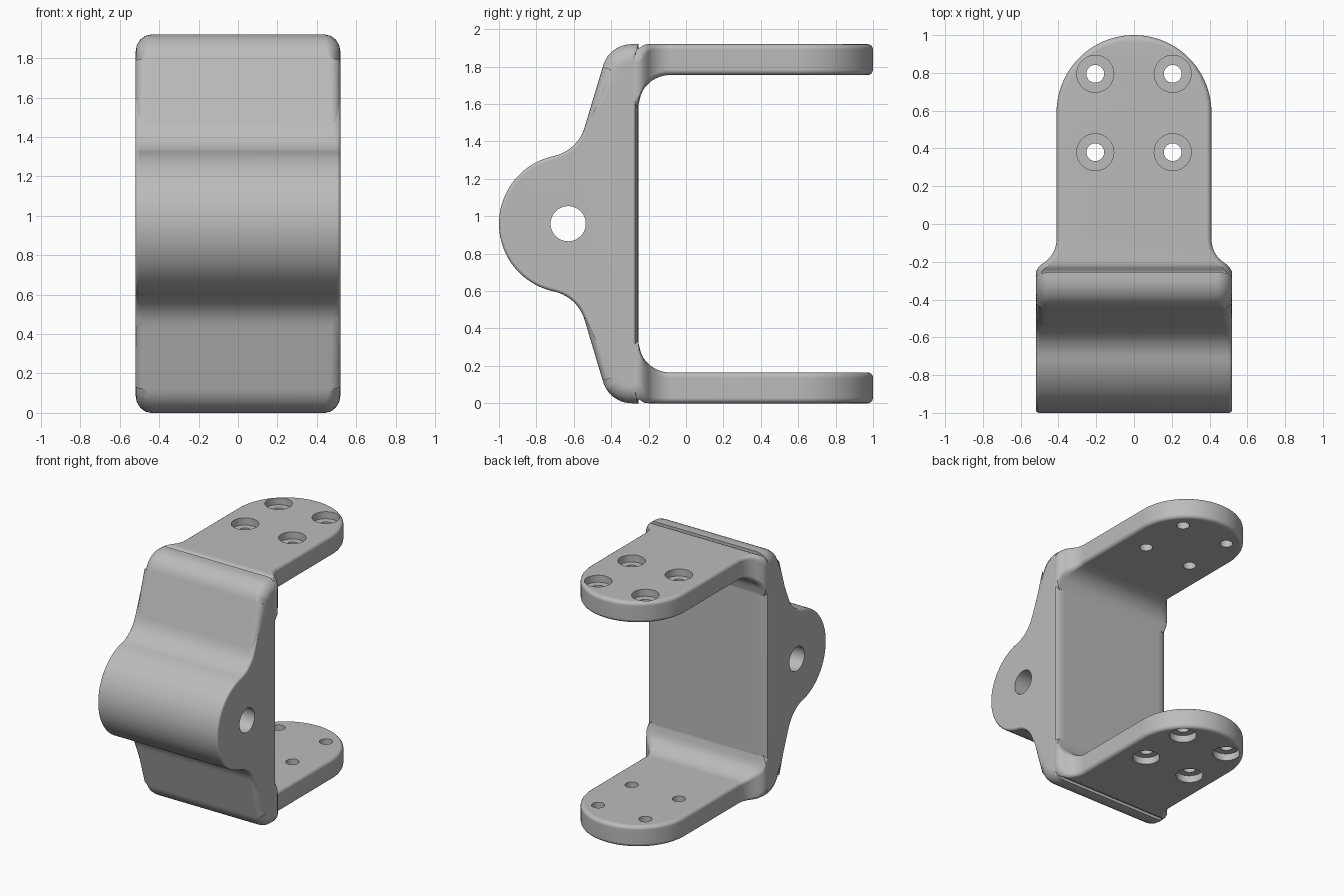
import bpy, bmesh
from math import sin, cos, radians, sqrt, pi
from mathutils import Vector, Matrix

cube = bpy.data.objects.get("Cube")
if cube:
    bpy.data.objects.remove(cube, do_unlink=True)

H, MID = 1.92, 0.96          # overall height and its middle
HALF_W, ARM_W = 0.52, 0.41   # half widths of wall and arms
BOSS_Y, BOSS_R = -0.63, 0.37

grey = bpy.data.materials.new("plain_grey")
grey.use_nodes = True
grey.diffuse_color = (0.5, 0.5, 0.5, 1)
grey.node_tree.nodes["Principled BSDF"].inputs["Base Color"].default_value = (0.5, 0.5, 0.5, 1)


def make(name, bm):
    bmesh.ops.recalc_face_normals(bm, faces=bm.faces)
    mesh = bpy.data.meshes.new(name)
    bm.to_mesh(mesh)
    bm.free()
    mesh.materials.append(grey)
    ob = bpy.data.objects.new(name, mesh)
    bpy.context.collection.objects.link(ob)
    return ob


def arc(cx, cy, r, start, end, n):
    angles = [radians(start + (end - start) * i / n) for i in range(n + 1)]
    return [(cx + r * cos(a), cy + r * sin(a)) for a in angles]


def cylinders(name, centres, r, depth, axis="Z"):
    bm = bmesh.new()
    turn = Matrix.Rotation(pi / 2, 4, "Y") if axis == "X" else Matrix()
    for c in centres:
        bmesh.ops.create_cone(bm, cap_ends=True, segments=48, radius1=r, radius2=r,
                              depth=depth, matrix=Matrix.Translation(c) @ turn)
    ob = make(name, bm)
    ob.hide_render = True
    return ob


def finish(ob, cutters):
    """Cut the holes, apply the modifiers and shade."""
    for cutter in cutters:
        mod = ob.modifiers.new("hole", "BOOLEAN")
        mod.operation, mod.solver, mod.object = "DIFFERENCE", "EXACT", cutter
    bpy.ops.object.select_all(action="DESELECT")
    bpy.context.view_layer.objects.active = ob
    ob.select_set(True)
    for mod in list(ob.modifiers):
        bpy.ops.object.modifier_apply(modifier=mod.name)
    for cutter in cutters:
        bpy.data.objects.remove(cutter, do_unlink=True)
    bpy.ops.object.shade_smooth_by_angle(angle=radians(32))
    mod = ob.modifiers.new("even_shading", "WEIGHTED_NORMAL")
    mod.keep_sharp = True


# Wall with pivot boss: side profile (y, z), upper half then mirrored
upper = arc(BOSS_Y, MID, BOSS_R, 180, 102, 20)
upper += arc(-0.753, 1.537, 0.22, -78, -14, 10)[1:]
upper += arc(-0.29, 1.76, 0.16, 166, 90, 10)
upper.append((-0.255, H))
profile = upper + [(y, H - z) for y, z in reversed(upper[1:])]

bm = bmesh.new()
face = bm.faces.new([bm.verts.new((-HALF_W, y, z)) for y, z in profile])
new = bmesh.ops.extrude_face_region(bm, geom=[face])["geom"]
bmesh.ops.translate(bm, vec=(2 * HALF_W, 0, 0),
                    verts=[v for v in new if isinstance(v, bmesh.types.BMVert)])

# Edge rounding: small on the boss, medium on the plate, large at top and bottom
ROUND = 0.09
weight = bm.edges.layers.float.new("bevel_weight_edge")
for e in bm.edges:
    a, b = (v.co for v in e.verts)
    if abs(a.x - b.x) > 0.1:
        continue
    m = (a + b) / 2
    h = abs(m.z - MID)
    if m.y > -0.26:
        size = 0.03
    elif h > 0.86:
        size = ROUND
    elif h > 0.5:
        size = 0.045
    else:
        size = 0.018
    e[weight] = size / ROUND
wall = make("wall_with_pivot_boss", bm)
bevel = wall.modifiers.new("rounding", "BEVEL")
bevel.limit_method, bevel.width, bevel.segments = "WEIGHT", ROUND, 4
bevel.use_clamp_overlap = False
finish(wall, [cylinders("pivot_cutter", [(0, BOSS_Y, MID)], 0.094, 2, "X")])


# Arms: plan outline with rounded rims, flared and filleted into the wall
def quarter_round(d, r):
    """Height of a quarter circle of radius r at distance d from its axis."""
    d = max(0.0, min(d, r))
    return sqrt((r - d) * (r + d))


def arm_top(x):
    return H - 0.09 + quarter_round(abs(x) - 0.43, 0.09)


def arm_bottom(y):
    return 1.585 + quarter_round(-0.085 - y, 0.17)


half = arc(0, 0.59, ARM_W, 87, 0, 24)
half += [(ARM_W, 0.25)] + arc(ARM_W + 0.15, -0.08, 0.15, 180, 240, 10)
half += [(0.505, -0.228), (0.518, -0.25), (0.518, -0.28), (0.50, -0.32)]
outline = [Vector(p) for p in half + [(-x, y) for x, y in reversed(half)]]
n = len(outline)
normals = []
for i in range(n):
    t = (outline[(i + 1) % n] - outline[i - 1]).normalized()
    normals.append(Vector((-t.y, t.x)))
RIM, STEPS = 0.028, 4


def build_arm(name, flip):
    bm = bmesh.new()
    layers = []
    for side in (1, -1):
        for k in range(STEPS + 1):
            a = pi / 2 * (STEPS - k if side > 0 else k) / STEPS
            ring = []
            for p, nor in zip(outline, normals):
                q = p - nor * RIM * (1 - cos(a))
                drop = RIM * (1 - sin(a))
                z = arm_top(q.x) - drop if side > 0 else arm_bottom(q.y) + drop
                ring.append(bm.verts.new((q.x, q.y, H - z if flip else z)))
            layers.append(ring)
    for up, low in zip(layers, layers[1:]):
        for i in range(n):
            j = (i + 1) % n
            bm.faces.new((up[i], up[j], low[j], low[i]))
    for ring in (layers[0], layers[-1]):
        for i in range(n // 2 - 1):
            bm.faces.new((ring[i], ring[i + 1], ring[n - 2 - i], ring[n - 1 - i]))
    arm = make(name, bm)
    # Four screw holes with counterbores on the outer face
    spots = [(x, y) for x in (-0.205, 0.205) for y in (0.38, 0.795)]
    outer, mid = (0, 0.08) if flip else (H, H - 0.08)
    finish(arm, [
        cylinders("screw_cutter", [(x, y, mid) for x, y in spots], 0.047, 0.6),
        cylinders("counterbore_cutter", [(x, y, outer) for x, y in spots], 0.098, 0.11),
    ])


build_arm("upper_arm", False)
build_arm("lower_arm", True)
